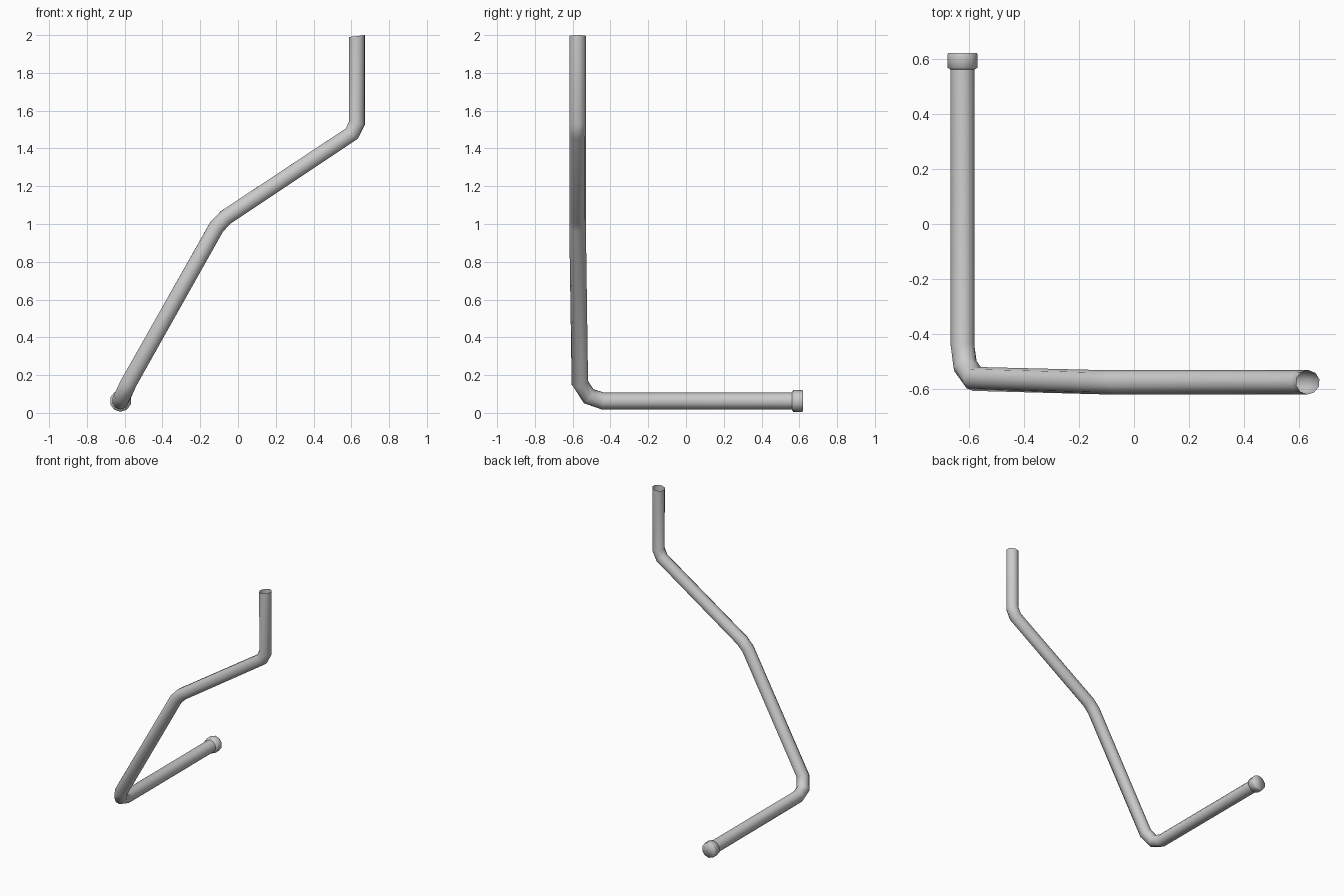
import bpy, bmesh
from math import cos, sin, pi
from mathutils import Vector

if "Cube" in bpy.data.objects:
    bpy.data.objects.remove(bpy.data.objects["Cube"])

SIDES = 10


def sweep(name, points, radii, cap_start=False, cap_end=False, end_normal=None):
    """Sweep a round section along a path without twisting."""
    pts = [Vector(p) for p in points]
    bm = bmesh.new()
    rings, ref = [], Vector((0, 0, 1))
    for i, p in enumerate(pts):
        a = (p - pts[i - 1]).normalized() if i else (pts[1] - p).normalized()
        b = (pts[i + 1] - p).normalized() if i < len(pts) - 1 else a
        t = (a + b).normalized()
        if end_normal and i == len(pts) - 1:
            t = Vector(end_normal).normalized()
        ref = (ref - t * ref.dot(t)).normalized()
        side = t.cross(ref)
        rings.append([bm.verts.new(p + radii[i] * (ref * cos(k * 2 * pi / SIDES)
                                                   + side * sin(k * 2 * pi / SIDES)))
                      for k in range(SIDES)])
    for r, s in zip(rings, rings[1:]):
        for k in range(SIDES):
            j = (k + 1) % SIDES
            bm.faces.new((r[k], r[j], s[j], s[k]))
    if cap_start:
        bm.faces.new(rings[0][::-1])
    if cap_end:
        bm.faces.new(rings[-1])
    bmesh.ops.recalc_face_normals(bm, faces=bm.faces)
    for f in bm.faces:
        f.smooth = True
    me = bpy.data.meshes.new(name)
    bm.to_mesh(me)
    bm.free()
    ob = bpy.data.objects.new(name, me)
    bpy.context.collection.objects.link(ob)
    return ob


# bent pipe: floor run, rising corner, two slanted runs, vertical open end
path = [(-0.622, 0.57, 0.063), (-0.622, -0.44, 0.063), (-0.612, -0.515, 0.088),
        (-0.578, -0.562, 0.16), (-0.113, -0.574, 0.985), (-0.065, -0.574, 1.035),
        (0.602, -0.574, 1.478), (0.63, -0.574, 1.535), (0.63, -0.574, 1.995)]
sweep("pipe", path, [0.045] * 4 + [0.044] * 5, end_normal=(-0.12, 0, 1))

# wider collar closing the floor end
sweep("end_collar",
      [(-0.622, 0.56, 0.063), (-0.622, 0.567, 0.063), (-0.622, 0.615, 0.063), (-0.622, 0.62, 0.063)],
      [0.045, 0.057, 0.057, 0.055], cap_end=True)
